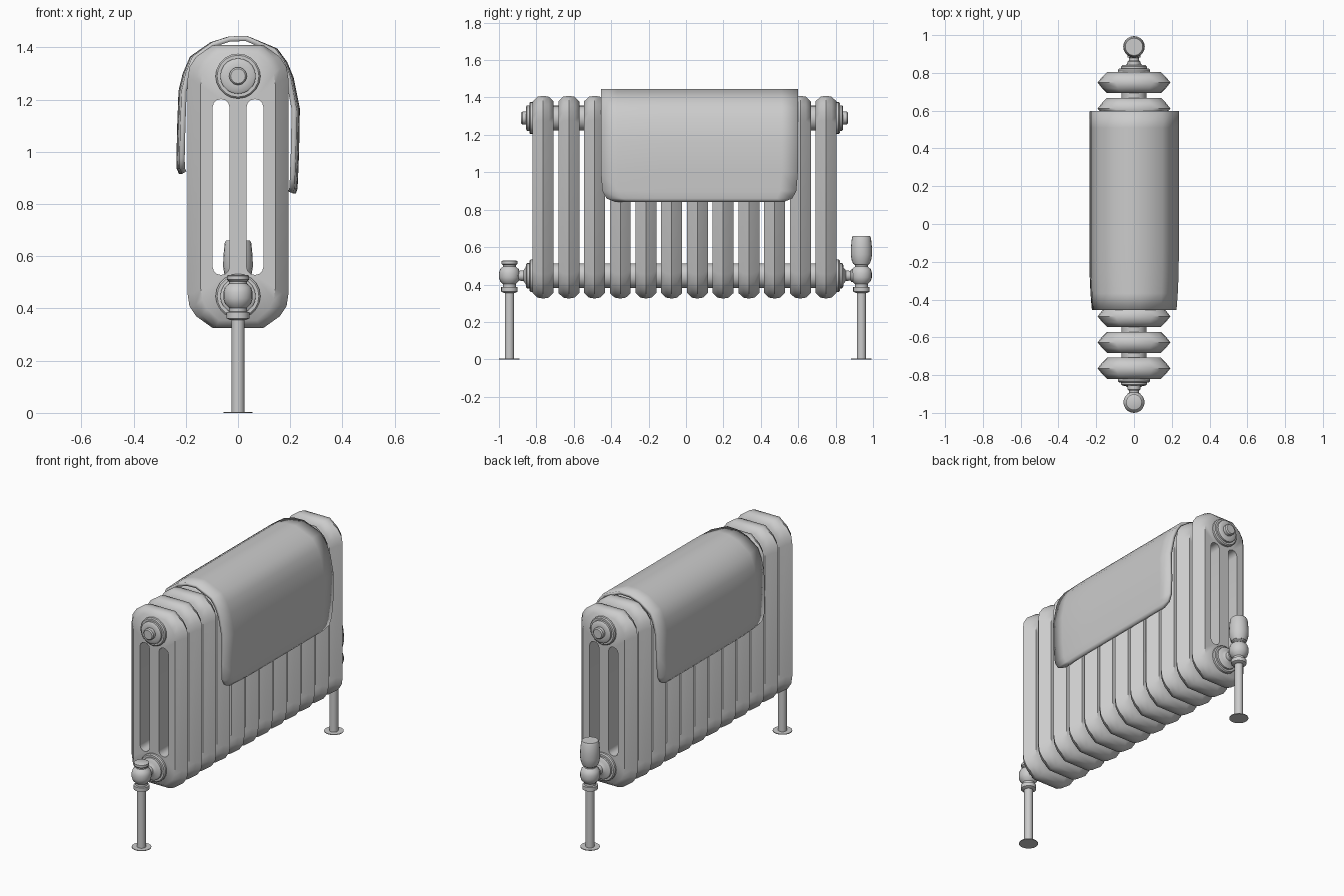
import bpy, bmesh
from math import sin, cos, pi
from mathutils import Matrix, Vector

if "Cube" in bpy.data.objects:
    bpy.data.objects.remove(bpy.data.objects["Cube"])


def finish(name, bm, angle=40):
    bmesh.ops.recalc_face_normals(bm, faces=bm.faces)
    me = bpy.data.meshes.new(name)
    bm.to_mesh(me)
    bm.free()
    ob = bpy.data.objects.new(name, me)
    bpy.context.collection.objects.link(ob)
    bpy.ops.object.select_all(action='DESELECT')
    ob.select_set(True)
    bpy.context.view_layer.objects.active = ob
    bpy.ops.object.shade_smooth_by_angle(angle=angle * pi / 180)
    return ob


def lathe(name, profile, loc, axis='Z', sides=20):
    """Revolve (radius, height) points round an axis, closing both ends."""
    bm = bmesh.new()
    rings = [[bm.verts.new((r * cos(2 * pi * i / sides), r * sin(2 * pi * i / sides), h))
              for i in range(sides)] for r, h in profile]
    for a, b in zip(rings, rings[1:]):
        for i in range(sides):
            j = (i + 1) % sides
            bm.faces.new((a[i], a[j], b[j], b[i]))
    bm.faces.new(rings[0])
    bm.faces.new(rings[-1])
    rot = {'Z': Matrix.Identity(4),
           'Y': Matrix.Rotation(-pi / 2, 4, 'X'),
           '-Y': Matrix.Rotation(pi / 2, 4, 'X')}[axis]
    bm.transform(Matrix.Translation(loc) @ rot)
    return finish(name, bm)


# Radiator layout
Z_MID, Z_HALF, X_HALF = 0.867, 0.542, 0.193
COUNT, PITCH, Y0 = 12, 0.1375, -0.764
Y1 = Y0 + PITCH * (COUNT - 1)
HUB_TOP, HUB_LOW = 1.29, 0.447

# Section outline: one chamfered quarter mirrored round
quarter = [(0.193, 0.412), (0.186, 0.458), (0.16, 0.497), (0.097, 0.542)]
outline = (quarter + [(-x, z) for x, z in quarter[::-1]]
           + [(-x, -z) for x, z in quarter] + [(x, -z) for x, z in quarter[::-1]])


def slot(cx):
    top = [(cx + 0.032 * cos(pi * i / 6), 1.172 + 0.03 * sin(pi * i / 6)) for i in range(7)]
    low = [(cx - 0.032 * cos(pi * i / 6), 0.558 - 0.03 * sin(pi * i / 6)) for i in range(7)]
    return top + low


def make_section():
    bm = bmesh.new()

    def loop(pts, y):
        return [bm.verts.new((x, y, z)) for x, z in pts]

    def bridge(a, b):
        for i in range(len(a)):
            j = (i + 1) % len(a)
            bm.faces.new((a[i], a[j], b[j], b[i]))

    # Outer rings swell from the flat faces to a ridge in the middle
    rings = []
    for y, dx, dz in [(-0.056, 0.05, 0.03), (-0.03, 0.024, 0.005), (0, 0, 0),
                      (0.03, 0.024, 0.005), (0.056, 0.05, 0.03)]:
        sx, sz = 1 - dx / X_HALF, 1 - dz / Z_HALF
        rings.append(loop([(x * sx, Z_MID + z * sz) for x, z in outline], y))
    for a, b in zip(rings, rings[1:]):
        bridge(a, b)
    caps = [[rings[0]], [rings[-1]]]
    # Two tall slots between the three columns
    for cx in (-0.065, 0.065):
        a, b = loop(slot(cx), -0.056), loop(slot(cx), 0.056)
        bridge(a, b)
        caps[0].append(a)
        caps[1].append(b)
    for loops in caps:
        edges = [bm.edges.get((l[i], l[i - 1])) for l in loops for i in range(len(l))]
        bmesh.ops.triangle_fill(bm, edges=edges, use_beauty=True, use_dissolve=False)
    return finish("radiator_section", bm, 42)


section = make_section()
section.location.y = Y0
for k in range(1, COUNT):
    s = section.copy()
    s.location.y = Y0 + PITCH * k
    bpy.context.collection.objects.link(s)

# Hubs joining the sections
for name, z in (("upper_hub", HUB_TOP), ("lower_hub", HUB_LOW)):
    lathe(name, [(0.066, Y0 + 0.03), (0.066, Y1 - 0.03)], (0, 0, z), 'Y', 24)

# End bushings: stepped rings, with a plug at the top
rings = [(0.086, -0.01), (0.086, 0.012), (0.08, 0.018), (0.068, 0.018), (0.068, 0.03),
         (0.06, 0.036)]
plug = rings + [(0.034, 0.036), (0.034, 0.055), (0.028, 0.062)]
union = rings + [(0.045, 0.037), (0.028, 0.05), (0.026, 0.075), (0.034, 0.078), (0.034, 0.13)]
for y, axis, end in ((Y0 - 0.056, '-Y', "front"), (Y1 + 0.056, 'Y', "back")):
    lathe(end + "_plug", plug, (0, y, HUB_TOP), axis)
    lathe(end + "_valve_union", union, (0, y, HUB_LOW), axis)

# Valves on floor pipes
body = [(0.03, 0.355), (0.044, 0.362), (0.044, 0.386), (0.034, 0.388), (0.034, 0.402),
        (0.05, 0.418), (0.056, 0.438), (0.056, 0.462), (0.05, 0.482), (0.034, 0.496),
        (0.034, 0.51)]
cap = [(0.03, 0.5), (0.042, 0.51), (0.042, 0.525), (0.036, 0.528)]
head = [(0.044, 0.51), (0.052, 0.53), (0.057, 0.56), (0.056, 0.60), (0.051, 0.65), (0.046, 0.66)]
for y, end in ((-0.944, "front"), (0.938, "back")):
    lathe(end + "_floor_plate", [(0.055, 0), (0.055, 0.004)], (0, y, 0))
    lathe(end + "_pipe", [(0.025, 0), (0.025, 0.37)], (0, y, 0))
    lathe(end + "_valve_body", body, (0, y, 0))
    lathe(end + "_valve_cap", cap, (0, y, 0))
lathe("thermostat_head", head, (0, 0.938, 0))

# Towel draped over the top: (x, z, end inset) across the drape
path = [(-0.226, 0.915, 0.08), (-0.235, 0.935, 0.03), (-0.236, 0.975, 0.008), (-0.233, 1.1, 0),
        (-0.228, 1.233, 0), (-0.212, 1.30, 0), (-0.184, 1.365, 0), (-0.105, 1.42, 0),
        (-0.035, 1.442, 0), (0.035, 1.444, 0), (0.15, 1.396, 0), (0.188, 1.345, 0),
        (0.213, 1.285, 0), (0.237, 1.165, 0), (0.234, 1.0, 0), (0.23, 0.9, 0.008),
        (0.228, 0.86, 0.03), (0.222, 0.84, 0.08)]
bm = bmesh.new()
rows = []
NY = 12
for x, z, inset in path:
    row = []
    for i in range(NY + 1):
        t = i / NY
        y = (-0.455 + inset) + t * (1.053 - 2 * inset)
        squeeze = 1 - 0.05 * max(0, 1 - t * 4) ** 2
        row.append(bm.verts.new((x * squeeze, y, z)))
    rows.append(row)
for a, b in zip(rows, rows[1:]):
    for i in range(NY):
        bm.faces.new((a[i], a[i + 1], b[i + 1], b[i]))
towel = finish("towel", bm, 50)
# Thicken towards the radiator
outward = towel.data.polygons[len(towel.data.polygons) // 2].normal.z > 0
mod = towel.modifiers.new("thickness", 'SOLIDIFY')
mod.thickness = 0.02
mod.offset = -1 if outward else 1
